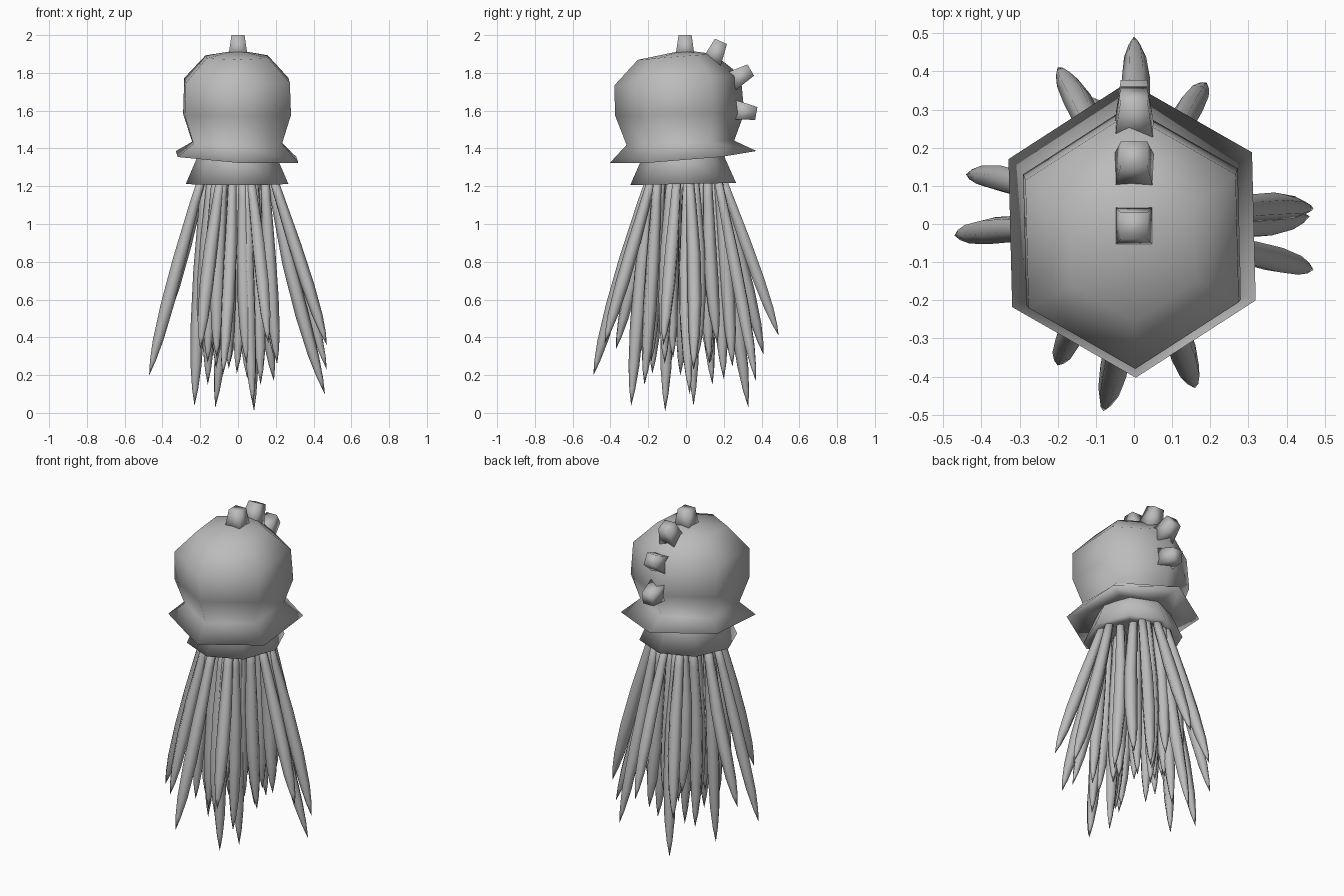
import bpy, bmesh, math, random
from mathutils import Vector, Matrix

if "Cube" in bpy.data.objects:
    bpy.data.objects.remove(bpy.data.objects["Cube"])
random.seed(4)

GREY = bpy.data.materials.new("soft grey")
GREY.use_nodes = True
GREY.diffuse_color = (0.5, 0.5, 0.5, 1)
bsdf = next(n for n in GREY.node_tree.nodes if n.type == 'BSDF_PRINCIPLED')
bsdf.inputs["Base Color"].default_value = GREY.diffuse_color


def finish(name, bm):
    bmesh.ops.recalc_face_normals(bm, faces=bm.faces)
    for f in bm.faces:
        f.smooth = True
    mesh = bpy.data.meshes.new(name)
    bm.to_mesh(mesh)
    bm.free()
    mesh.materials.append(GREY)
    ob = bpy.data.objects.new(name, mesh)
    bpy.context.collection.objects.link(ob)


def add_ring(bm, z, radius, cy=0, sides=6, turn=-88.5, tilt_x=0, tilt_y=0, wide=0.95):
    """Polygonal ring, optionally tilted along x and y."""
    verts = []
    for i in range(sides):
        a = math.radians(turn + 360 * i / sides)
        x, y = radius * wide * math.cos(a), radius * math.sin(a)
        verts.append(bm.verts.new((x - 0.005, cy + y, z + tilt_x * x + tilt_y * y)))
    return verts


def loft(bm, rings):
    for a, b in zip(rings, rings[1:]):
        for i in range(len(a)):
            j = (i + 1) % len(a)
            bm.faces.new((a[i], a[j], b[j], b[i]))


# Domed bell flaring into a tilted brim, with the brim's underside
bm = bmesh.new()
rings = [add_ring(bm, 1.885, 0.2, -0.055, tilt_y=0.08),
         add_ring(bm, 1.76, 0.335, -0.045, tilt_y=0.08),
         add_ring(bm, 1.58, 0.342, -0.033, tilt_y=0.02),
         add_ring(bm, 1.43, 0.285, -0.03, tilt_y=0.04),
         add_ring(bm, 1.355, 0.388, -0.015, tilt_x=-0.05, tilt_y=0.08),
         add_ring(bm, 1.365, 0.22, -0.015)]
loft(bm, rings)
top = bm.verts.new((0, -0.01, 1.92))
for i in range(6):
    bm.faces.new((top, rings[0][i], rings[0][(i + 1) % 6]))
bm.faces.new(rings[-1])
finish("bell", bm)

# Flared collar under the brim
bm = bmesh.new()
rings = [add_ring(bm, z, r, -0.015, sides=8, turn=0, tilt_y=0.02, wide=0.97)
         for z, r in ((1.37, 0.21), (1.212, 0.28), (1.22, 0.2))]
loft(bm, rings)
bm.faces.new(rings[-1])
finish("collar", bm)

# Row of blunt spikes down the back: tip position and lean from vertical
SPIKES = [(-0.005, 2.0, 0), (0.185, 1.967, 24), (0.343, 1.815, 60), (0.372, 1.585, 100)]
for n, (y, z, lean) in enumerate(SPIKES):
    bm = bmesh.new()
    bmesh.ops.create_cone(bm, cap_ends=True, segments=4, radius1=0.073,
                          radius2=0.049, depth=0.12)
    bm.transform(Matrix.Translation((0, y, z))
                 @ Matrix.Rotation(math.radians(-lean), 4, 'X')
                 @ Matrix.Translation((0, 0, -0.06))
                 @ Matrix.Rotation(math.radians(45), 4, 'Z'))
    finish(f"back_spike_{n + 1}", bm)

# Tentacle tips and bend: above 1 kicks outward at the end, below 1 bows outward
TIPS = [(0, .49, .41, 1), (-.08, -.49, .2, .95), (-.47, -.03, .2, .95),
        (.47, -.12, .36, 1), (.47, .04, .23, 1), (.46, .02, .1, 1.3),
        (-.44, .13, .34, 1), (-.2, .41, .31, 1), (.19, .37, .17, 1),
        (.16, -.43, .37, 1), (-.2, -.37, .34, 1), (.085, -.11, .01, 1.3),
        (.08, -.29, .04, .8), (-.23, .04, .04, .6), (-.12, .33, .03, 1.2),
        (.12, -.22, .15, 1), (-.16, .14, .15, 1), (.05, .2, .18, 1)]
for i in range(20):
    a = math.radians(18 * i + random.uniform(-7, 7))
    r = (0.16, 0.29, 0.23)[i % 3] + random.uniform(-0.03, 0.03)
    TIPS.append((0.75 * r * math.cos(a), r * math.sin(a), random.uniform(0.2, 0.42), 1))

# Share of the way down and thickness
SHAPE = [(0, .022), (.15, .027), (.42, .036), (.65, .037),
         (.83, .029), (.93, .016), (1, .0005)]
for n, (x, y, z, bend) in enumerate(TIPS):
    tip, flat = Vector((x, y, z)), Vector((x, y, 0))
    root = flat.normalized() * min(0.18, flat.length * 0.6 + 0.02)
    root.z = 1.28
    side = Vector((-y, x, 0)).normalized() * random.uniform(-0.02, 0.02)
    bm = bmesh.new()
    rings = []
    for down, thick in SHAPE:
        c = root.lerp(tip, down ** bend) + side * math.sin(math.pi * down)
        c.z = root.z + (tip.z - root.z) * down
        angles = [math.radians(37 * n + 60 * k) for k in range(6)]
        rings.append([bm.verts.new(c + thick * Vector((math.cos(a), math.sin(a), 0)))
                      for a in angles])
    loft(bm, rings)
    bm.faces.new(rings[0])
    bm.faces.new(rings[-1])
    finish(f"tentacle_{n + 1}", bm)
